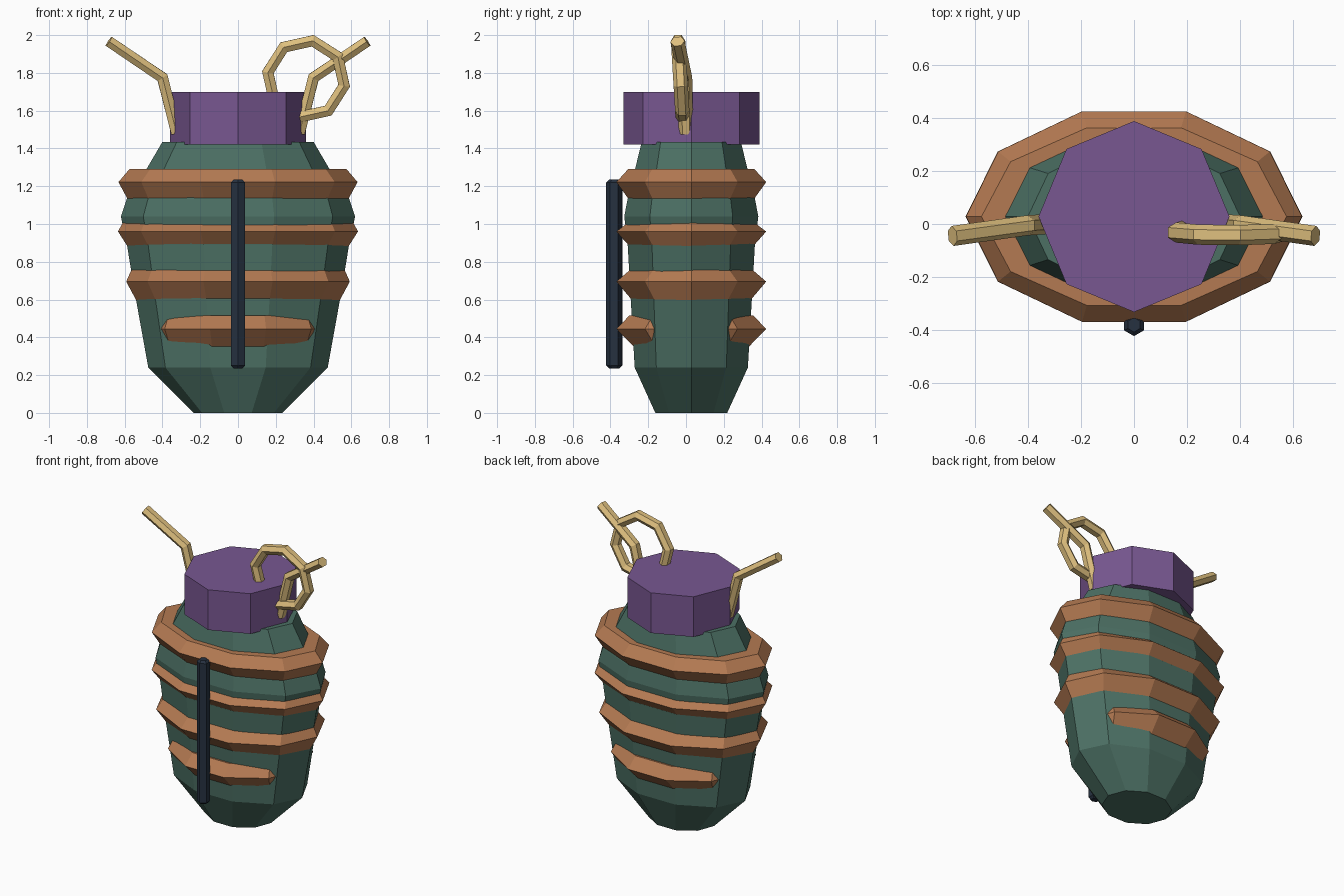
import bpy, bmesh, math
from mathutils import Vector

if "Cube" in bpy.data.objects:
    bpy.data.objects.remove(bpy.data.objects["Cube"])

CY = 0.028  # depth offset of the turned parts


def material(name, rgb):
    m = bpy.data.materials.new(name)
    lin = [((c / 255 + 0.055) / 1.055) ** 2.4 for c in rgb]
    m.diffuse_color = (*lin, 1)
    m.use_nodes = True
    m.node_tree.nodes["Principled BSDF"].inputs["Base Color"].default_value = m.diffuse_color
    return m


GREEN = material("dark_green", (76, 112, 100))
COPPER = material("copper_brown", (180, 122, 82))
PURPLE = material("purple", (120, 87, 145))
GOLD = material("pale_gold", (222, 191, 126))
NAVY = material("dark_navy", (38, 49, 64))


def skin(name, loops, mat, closed=False):
    """Bridge equal-sized vertex loops; cap the ends unless closed."""
    bm = bmesh.new()
    rows = [[bm.verts.new(p) for p in loop] for loop in loops]
    n = len(rows[0])
    pairs = list(zip(rows, rows[1:]))
    if closed:
        pairs.append((rows[-1], rows[0]))
    else:
        bm.faces.new(rows[0])
        bm.faces.new(rows[-1])
    for a, b in pairs:
        for i in range(n):
            j = (i + 1) % n
            bm.faces.new((a[i], a[j], b[j], b[i]))
    bmesh.ops.recalc_face_normals(bm, faces=bm.faces)
    me = bpy.data.meshes.new(name)
    bm.to_mesh(me)
    bm.free()
    me.materials.append(mat)
    ob = bpy.data.objects.new(name, me)
    bpy.context.collection.objects.link(ob)
    return ob


def turned(name, levels, sides, mat, cy=CY, start=0.0):
    """Elliptical turned solid from (z, x radius, y radius) levels."""
    angles = [start + math.tau * k / sides for k in range(sides)]
    loops = [[(rx * math.cos(a), cy + ry * math.sin(a), z) for a in angles]
             for z, rx, ry in levels]
    return skin(name, loops, mat)


def tube(name, path, mat, closed=False, rn=0.033, ry=0.038):
    """Hexagonal tube with mitred bends along a path near the xz plane."""
    pts = [Vector(p) for p in path]
    n = len(pts)
    Y = Vector((0, 1, 0))
    loops = []
    for i, p in enumerate(pts):
        before = pts[i - 1] if closed or i > 0 else None
        after = pts[(i + 1) % n] if closed or i < n - 1 else None
        d1 = (p - before).normalized() if before is not None else (after - p).normalized()
        d2 = (after - p).normalized() if after is not None else d1
        t = (d1 + d2).normalized()
        miter = 1 / max(0.5, t.dot(d1))
        side = t.cross(Y).normalized()
        up = side.cross(t)
        loops.append([p + side * rn * miter * math.cos(a) + up * ry * math.sin(a)
                      for a in (math.radians(30 + 60 * k) for k in range(6))])
    return skin(name, loops, mat, closed)


# Ten-sided oval body
turned("body", [(0.0, 0.235, 0.20), (0.24, 0.475, 0.315), (0.60, 0.54, 0.337),
                (0.89, 0.588, 0.354), (1.04, 0.62, 0.373), (1.13, 0.59, 0.355),
                (1.29, 0.485, 0.313), (1.435, 0.40, 0.276)], 10, GREEN)

# Raised bands; the lowest one sinks into the body at its sides
bands = {
    "top_band": [(1.29, 0.575, 0.352), (1.222, 0.633, 0.417), (1.12, 0.578, 0.34)],
    "upper_band": [(1.005, 0.612, 0.355), (0.96, 0.635, 0.417), (0.88, 0.584, 0.342)],
    "middle_band": [(0.762, 0.562, 0.335), (0.695, 0.592, 0.417), (0.595, 0.538, 0.328)],
    "lower_band": [(0.515, 0.455, 0.345), (0.445, 0.48, 0.417), (0.34, 0.44, 0.31)],
}
for name, levels in bands.items():
    turned(name, levels, 10, COPPER)

# Octagonal cap
turned("cap", [(1.42, 0.36, 0.36), (1.70, 0.36, 0.36)], 8, PURPLE)

# Front lever: hexagonal rod with chamfered ends
turned("lever", [(0.235, 0.027, 0.027), (0.25, 0.0425, 0.0425),
                 (1.22, 0.0425, 0.0425), (1.235, 0.027, 0.027)],
       6, NAVY, cy=-0.38, start=math.pi / 2)

# Bent pin ends on both sides of the cap
for side, name in ((-1, "left_pin"), (1, "right_pin")):
    tube(name, [(side * 0.325, 0.0, 1.48), (side * 0.40, -0.005, 1.775),
                (side * 0.684, -0.045, 1.967)], GOLD)

# Octagonal pull ring
ring = []
for k in range(8):
    a = math.radians(80 - 45 * k)
    dz = 0.205 * math.sin(a)
    ring.append((0.36 + 0.205 * math.cos(a), -0.03 - 0.06 * dz, 1.768 + dz))
tube("pull_ring", ring, GOLD, closed=True)
